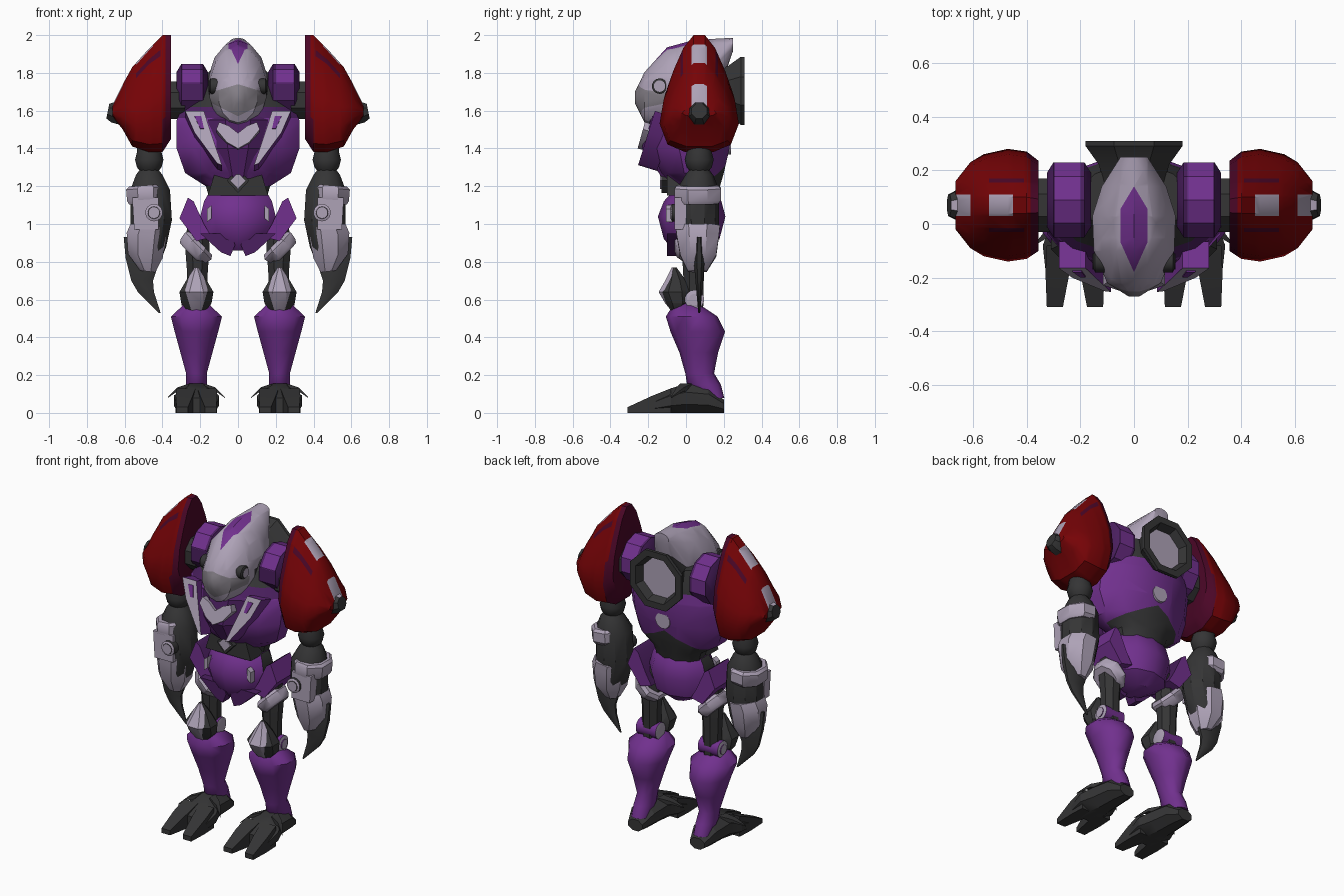
import bpy, bmesh, math
from mathutils import Vector, Matrix

if "Cube" in bpy.data.objects:
    bpy.data.objects.remove(bpy.data.objects["Cube"])

PALETTE = {
    "red": (.18, .001, .002), "maroon": (.07, .002, .02),
    "purple": (.165, .03, .27), "dark_purple": (.07, .014, .115),
    "lavender": (.42, .36, .47), "grey": (.23, .21, .24), "dark": (.035, .035, .036)}
NAMES = list(PALETTE)
MATS = []
for label, rgb in PALETTE.items():
    mat = bpy.data.materials.new(label)
    mat.use_nodes = True
    mat.diffuse_color = (*rgb, 1)
    bsdf = mat.node_tree.nodes["Principled BSDF"]
    bsdf.inputs["Base Color"].default_value = (*rgb, 1)
    bsdf.inputs["Roughness"].default_value = .7
    MATS.append(mat)

X, Y, Z = Vector((1, 0, 0)), Vector((0, 1, 0)), Vector((0, 0, 1))


def ngon(n):
    """Regular outline that touches the unit square with flat sides."""
    k = math.cos(math.pi / n)
    return [(math.cos((i + .5) * math.tau / n) / k, math.sin((i + .5) * math.tau / n) / k)
            for i in range(n)]


OCT, ROUND = ngon(8), ngon(14)
BOX = [(1, 1), (-1, 1), (-1, -1), (1, -1)]


def place(axis, pos, u, v):
    return {"x": (pos, u, v), "y": (u, pos, v), "z": (u, v, pos)}[axis]


def loft(name, axis, rings, paint, shape=OCT, mirror=True, cuts=(), turn=None, angle=35):
    """Skin rings (position, u min, u max, v min, v max); paint is a colour or a rule."""
    bm = bmesh.new()
    loops = []
    for pos, ua, ub, va, vb in rings:
        loops.append([bm.verts.new(place(axis, pos, (ua + ub) / 2 + u * (ub - ua) / 2,
                                         (va + vb) / 2 + v * (vb - va) / 2)) for u, v in shape])
    n = len(shape)
    for a, b in zip(loops, loops[1:]):
        for i in range(n):
            j = (i + 1) % n
            bm.faces.new((a[i], a[j], b[j], b[i]))
    bm.faces.new(loops[0])
    bm.faces.new(loops[-1])
    bmesh.ops.recalc_face_normals(bm, faces=bm.faces)
    if turn:
        spin, spin_axis, centre = turn
        bmesh.ops.rotate(bm, verts=bm.verts, cent=centre, matrix=Matrix.Rotation(spin, 3, spin_axis))
    for normal, dist in cuts:
        no = Vector(normal)
        bmesh.ops.bisect_plane(bm, geom=bm.verts[:] + bm.edges[:] + bm.faces[:],
                               plane_co=no * dist / no.length_squared, plane_no=no)
    bm.normal_update()
    for f in bm.faces:
        colour = paint if isinstance(paint, str) else paint(f.calc_center_median(), f.normal)
        f.material_index = NAMES.index(colour)
    me = bpy.data.meshes.new(name)
    bm.to_mesh(me)
    bm.free()
    for mat in MATS:
        me.materials.append(mat)
    me.shade_smooth()
    me.set_sharp_from_angle(angle=math.radians(angle))
    ob = bpy.data.objects.new(name, me)
    bpy.context.collection.objects.link(ob)
    if mirror:
        ob.modifiers.new("Mirror", "MIRROR").use_axis = (True, False, False)


def turned(name, axis, u, v, steps, paint, shape=ROUND, **kw):
    """Round part on an axis from (position, radius) steps."""
    loft(name, axis, [(p, u - r, u + r, v - r, v + r) for p, r in steps], paint, shape, **kw)


def prism(name, axis, outline, start, end, paint, **kw):
    loft(name, axis, [(p, -1, 1, -1, 1) for p in (start, end)], paint, outline, **kw)


# Head dome with a painted crest and visor
def head_paint(c, n):
    w = abs(c.x)
    if n.z > .1 and c.z > 1.8 and w < min(.05, .45 * (c.y + .18), .6 * (.14 - c.y)):
        return "purple"
    if c.y < -.1 and 1.57 + .5 * w < c.z < 1.74 - .3 * w and n.y < 0:
        return "grey"
    return "dark" if c.y > -.05 and c.z < 1.72 else "lavender"


crest = [cut for s in (1, -1) for cut in (
    ((s, 0, 0), .05), ((s, -.45, 0), .081), ((s, .6, 0), .084),
    ((s * -.5, 0, 1), 1.57), ((s * .3, 0, 1), 1.74))]
loft("head_dome", "y", [(-.27, -.02, .02, 1.64, 1.7), (-.22, -.1, .1, 1.54, 1.8),
     (-.1, -.15, .15, 1.5, 1.93), (.03, -.155, .155, 1.5, 1.965), (.14, -.12, .12, 1.6, 1.975),
     (.25, -.05, .05, 1.92, 1.985)], head_paint, ROUND, False, crest + [(Z, 1.72), (Y, -.05)])
turned("head_bolt", "x", -.14, 1.73, [(.1, .04), (.145, .04), (.15, .03), (.155, .03)],
       lambda c, n: "lavender" if n.x > .9 else "dark")


# Torso with dark collar and waist
def torso_paint(c, n):
    if c.z > 1.62 or c.z < 1.2 or (c.y > .02 and c.z < 1.35 - .5 * abs(c.x)):
        return "dark"
    return "dark_purple" if c.y < 0 and c.z > 1.56 else "purple"


loft("torso", "z", [(1.13, -.15, .15, -.04, .16), (1.2, -.17, .17, -.06, .18),
     (1.27, -.28, .28, -.13, .2), (1.4, -.325, .325, -.19, .23), (1.55, -.325, .325, -.16, .25),
     (1.65, -.28, .28, -.09, .24), (1.76, -.2, .2, -.03, .22)], torso_paint, ngon(12), False,
     [(Z, 1.62), (Z, 1.56), ((.5, 0, 1), 1.35), ((-.5, 0, 1), 1.35), (Y, .02)])
loft("chest_prow", "z", [(1.25, -.07, .07, -.13, 0), (1.4, -.13, .13, -.235, 0),
     (1.55, -.16, .16, -.19, 0), (1.6, -.13, .13, -.12, 0)],
     lambda c, n: "purple" if c.z < 1.4 else "dark_purple", mirror=False)
prism("chest_chevron", "y", [(0, 1.395), (.06, 1.43), (.115, 1.5), (.1, 1.54), (.05, 1.52), (0, 1.48)],
      -.25, -.18, "lavender", turn=(-.27, "X", (0, -.235, 1.42)))
prism("chest_strap", "y", [(.085, 1.3), (.11, 1.31), (.23, 1.48), (.28, 1.6), (.18, 1.6), (.15, 1.5)],
      -.225, -.12, lambda c, n: "lavender" if n.y < -.5 else "purple",
      turn=(-.3, "X", (0, -.2, 1.4)))
prism("strap_inset", "y", [(.18, 1.5), (.2, 1.5), (.23, 1.57), (.195, 1.57)], -.23, -.225,
      "purple", turn=(-.3, "X", (0, -.2, 1.4)))
prism("abdomen_plate", "y", [(.12, 1.28), (-.12, 1.28), (-.16, 1.15), (.16, 1.15)],
      -.1, .02, "dark", mirror=False)
prism("belt_gem", "y", [(0, 1.165), (.06, 1.23), (0, 1.29), (-.06, 1.23)], -.13, -.09,
      "dark", mirror=False)
prism("belt_gem_face", "y", [(0, 1.185), (.042, 1.23), (0, 1.27), (-.042, 1.23)], -.138, -.13,
      "lavender", mirror=False)
turned("back_stud", "y", 0, 1.42, [(.18, .055), (.238, .05)], "lavender", mirror=False)

# Back thruster with recessed bowl
turned("thruster", "y", 0, 1.705, [(.12, .11), (.22, .13), (.29, .18), (.31, .18), (.31, .14),
       (.26, .12)], lambda c, n: "lavender" if n.y > .9 and abs(c.x) < .03
       and abs(c.z - 1.705) < .03 else "dark", OCT, mirror=False)


# Shoulder yokes and axles
def yoke_paint(c, n):
    rim = c.x < .2 or c.x > .295
    return "dark_purple" if rim or (c.y < .05 and c.z < 1.74) else "purple"


turned("shoulder_yoke", "x", .09, 1.7, [(.16, .1), (.185, .14), (.3, .14), (.325, .1)],
       yoke_paint, ngon(10), cuts=[(X, .2), (X, .295), (Z, 1.74)])
turned("shoulder_axle", "x", .07, 1.655, [(.28, .1), (.4, .1)], "dark", OCT)


# Shoulder pads: wide at the base, narrow at the top
def pad_paint(c, n):
    if n.x < -.5 or c.x < .385:
        return "maroon"
    if abs(c.y - .07) < .04 and n.z > 0 and (.45 < c.x < .54 or c.x > .61):
        return "lavender"
    if .41 < c.x < .55 and c.z > 1.7 and .085 < abs(c.y - .07) < .1:
        return "maroon"
    return "red"


half = [(.35, -1), (.8, -.85), (1, -.45), (.9, 0), (.68, .4), (.42, .78), (.15, 1)]
PAD = half + [(-u, v) for u, v in reversed(half)]
loft("shoulder_pad", "x", [(.355, -.1, .235, 1.45, 2), (.4, -.13, .27, 1.38, 2),
     (.47, -.14, .28, 1.38, 1.93), (.56, -.12, .26, 1.41, 1.83), (.61, -.09, .23, 1.5, 1.74),
     (.665, -.02, .16, 1.57, 1.63)], pad_paint, PAD, cuts=[(X, .385), (X, .45), (X, .54),
     (X, .41)] + [(Y, .07 + d) for d in (-.1, -.085, -.04, .04, .085, .1)])
turned("pad_nub", "x", .07, 1.59, [(.6, .06), (.66, .055), (.69, .04)],
       lambda c, n: "lavender" if n.z > .8 else "dark", OCT, turn=(-.2, "Y", (.65, .07, 1.59)))

# Arms
turned("elbow", "z", .47, .07, [(1.27, .04), (1.3, .065), (1.34, .075), (1.38, .065), (1.46, .06)],
       "dark")
loft("forearm", "z", [(.78, .42, .54, .01, .12), (.88, .38, .57, -.03, .16),
     (1.02, .35, .57, -.045, .17), (1.18, .36, .57, -.045, .17), (1.26, .4, .54, 0, .14),
     (1.3, .43, .51, .03, .11)], "dark", ngon(10))
loft("forearm_cuff", "z", [(1.11, .41, .58, -.05, .17), (1.13, .39, .59, -.06, .185),
     (1.19, .385, .59, -.06, .185), (1.205, .4, .575, -.05, .17)], "lavender",
     turn=(.08, "Y", (.48, .065, 1.16)))
loft("forearm_bell", "z", [(.75, .42, .5, .01, .11), (.83, .39, .575, -.03, .16),
     (.94, .385, .595, -.05, .175), (.99, .39, .58, -.055, .18)], "lavender",
     turn=(-.12, "Y", (.48, .065, .9)))
loft("forearm_strip", "z", [(.97, .42, .55, -.06, 0), (1.14, .42, .56, -.06, 0)], "lavender", BOX)
turned("forearm_dial", "y", .445, 1.06, [(-.03, .045), (-.075, .045), (-.08, .032), (-.083, .03)],
       lambda c, n: "lavender" if n.y < -.9 else "dark")
loft("arm_blade", "z", [(.53, .41, .42, .065, .075), (.64, .445, .53, .055, .085),
     (.7, .45, .565, .05, .09), (.82, .41, .595, .04, .1), (.93, .5, .605, .055, .085)], "dark")

# Pelvis and skirt
loft("pelvis", "z", [(.86, -.07, .07, -.06, .1), (.92, -.17, .17, -.11, .17),
     (1.04, -.2, .2, -.14, .2), (1.12, -.18, .18, -.11, .18), (1.155, -.16, .16, -.08, .16)],
     lambda c, n: "dark" if abs(n.x) > .85 and c.z > 1.03 else "purple", ngon(10), False)
prism("pelvis_tooth", "y", [(.015, .89), (.04, .83), (.09, .85), (.2, .95), (.04, .95)],
      -.1, -.03, "dark_purple")
prism("pelvis_light", "y", [(.14, 1.03), (.165, 1.01), (.165, 1.08), (.14, 1.1)],
      -.107, -.07, "lavender")
prism("hip_guard", "y", [(.14, .93), (.22, .91), (.31, 1.03), (.265, 1.14), (.235, 1.12), (.18, 1)],
      -.05, .15, lambda c, n: "dark_purple" if n.x < -.5 else "purple")
turned("hip_joint", "x", .05, .98, [(.1, .06), (.23, .06)], "dark")

# Legs
turned("thigh", "z", .215, .04, [(.5, .05), (.75, .055), (.88, .065), (.98, .055)], "dark", OCT)
turned("thigh_collar", "z", .225, .04, [(.83, .075), (.845, .09), (.89, .1), (.91, .085)],
       "lavender", OCT, turn=(-.8, "Y", (.225, .04, .87)))
loft("knee_guard", "z", [(.53, .18, .26, -.07, -.03), (.58, .14, .3, -.11, .02),
     (.64, .13, .31, -.145, .03), (.7, .165, .275, -.11, 0), (.77, .21, .23, -.075, -.05)],
     lambda c, n: "lavender" if abs(c.x - .22) < .3 * min(c.z - .5, .8 - c.z) + .015
     and n.y < 0 else "dark", cuts=[((1, 0, s * .3), .22 + k + s * .3 * e)
     for s, e, k in ((-1, .5, .015), (1, .8, .015), (1, .5, -.015), (-1, .8, -.015))])
turned("knee_joint", "x", .045, .6, [(.145, .03), (.15, .05), (.29, .05), (.295, .03), (.3, .03)],
       lambda c, n: "lavender" if abs(n.x) > .9 else "purple")
loft("shin", "z", [(.08, .17, .27, .1, .2), (.15, .165, .275, .01, .18), (.21, .165, .275, 0, .145),
     (.32, .135, .305, -.03, .165), (.43, .105, .335, -.075, .2), (.51, .085, .355, -.1, .16),
     (.58, .16, .28, -.06, .06)], "purple", ngon(10), angle=50)
loft("foot", "y", [(.2, .17, .27, 0, .07), (.12, .14, .3, 0, .14), (0, .13, .31, 0, .155),
     (-.08, .1, .34, 0, .13), (-.17, .11, .33, 0, .08)], "dark", angle=25)
for label, x, lean in (("outer", .275, 1), ("inner", .165, -1)):
    mid, tip = x + lean * .01, x + lean * .02
    loft(label + "_toe", "y", [(-.08, x - .05, x + .05, 0, .13), (-.18, mid - .045, mid + .045, 0, .09),
         (-.31, tip - .03, tip + .03, 0, .03)], "dark", BOX)
    root = .22 + lean * .04
    loft(label + "_spur", "x", [(root, -.03, .03, .11, .155), (root + lean * .06, -.05, -.01, .115, .135),
         (root + lean * .11, -.08, -.075, .08, .085)], "dark", BOX)
